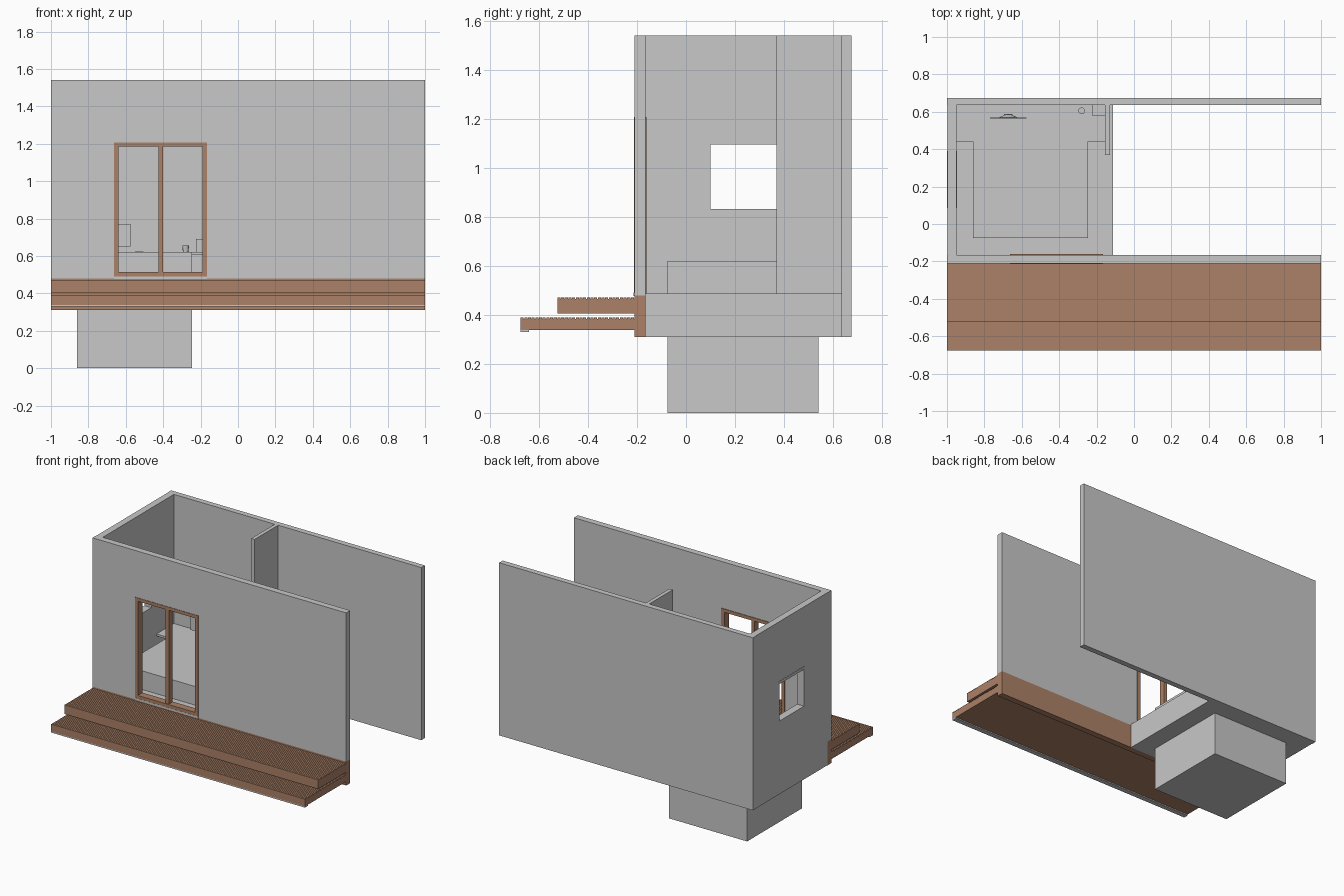
import bpy, bmesh, math
from mathutils import Matrix, Vector

if "Cube" in bpy.data.objects:
    bpy.data.objects.remove(bpy.data.objects["Cube"])


def material(name, rgb):
    m = bpy.data.materials.new(name)
    m.diffuse_color = (*rgb, 1)
    m.use_nodes = True
    m.node_tree.nodes["Principled BSDF"].inputs["Base Color"].default_value = m.diffuse_color
    return m


GREY = material("plaster grey", (0.58, 0.58, 0.58))
BROWN = material("wood brown", (0.41, 0.22, 0.135))


def boxes(name, mat, *bounds):
    """One object from boxes given as (x0, x1, y0, y1, z0, z1)."""
    bm = bmesh.new()
    for x0, x1, y0, y1, z0, z1 in bounds:
        place = Matrix.Translation(((x0 + x1) / 2, (y0 + y1) / 2, (z0 + z1) / 2))
        size = Matrix.Diagonal((x1 - x0, y1 - y0, z1 - z0, 1))
        bmesh.ops.create_cube(bm, size=1, matrix=place @ size)
    return finish(name, mat, bm)


def finish(name, mat, bm):
    me = bpy.data.meshes.new(name)
    bm.to_mesh(me)
    bm.free()
    me.materials.append(mat)
    ob = bpy.data.objects.new(name, me)
    bpy.context.collection.objects.link(ob)
    return ob


def wall_with_hole(name, mat, axis, span, z, depth, hole):
    """Wall along axis 'x' or 'y' with a clean rectangular through-hole."""
    (a0, a1), (z0, z1), (d0, d1) = span, z, depth
    ha0, ha1, hz0, hz1 = hole
    bm = bmesh.new()

    def point(a, d, h):
        return (a, d, h) if axis == "x" else (d, a, h)

    def ring(d, r):
        return [bm.verts.new(point(a, d, h)) for a, h in
                ((r[0], r[2]), (r[1], r[2]), (r[1], r[3]), (r[0], r[3]))]

    outer, inner = (a0, a1, z0, z1), hole
    rings = [ring(d0, outer), ring(d1, outer), ring(d1, inner), ring(d0, inner)]
    for i in range(4):
        p, q = rings[i], rings[(i + 1) % 4]
        for k in range(4):
            j = (k + 1) % 4
            bm.faces.new((p[k], p[j], q[j], q[k]))
    bmesh.ops.recalc_face_normals(bm, faces=bm.faces)
    return finish(name, mat, bm)


# Outer walls and room divider
wall_with_hole("front_wall", GREY, "x", (-1, 1), (0.48, 1.54), (-0.21, -0.165),
               (-0.66, -0.165, 0.485, 1.205))
wall_with_hole("left_wall", GREY, "y", (-0.165, 0.635), (0.31, 1.54), (-0.998, -0.95),
               (0.09, 0.385, 0.82, 1.11))
boxes("back_wall", GREY, (-1, 1, 0.635, 0.675, 0.31, 1.54))
boxes("room_divider", GREY, (-0.155, -0.128, 0.37, 0.635, 0.485, 1.54))

# Floor, wooden beam under the front wall, sunken block
boxes("floor_slab", GREY, (-0.95, -0.113, -0.165, 0.635, 0.31, 0.487))
boxes("front_beam", BROWN, (-1, 1, -0.21, -0.165, 0.31, 0.48))
boxes("sunken_block", GREY, (-0.86, -0.245, -0.075, 0.54, 0, 0.62))
boxes("counter", GREY, (-0.95, -0.155, 0.44, 0.635, 0.605, 0.62))

# Sliding door frame and sill
wall_with_hole("door_frame", BROWN, "x", (-0.663, -0.165), (0.49, 1.208), (-0.213, -0.161),
               (-0.64, -0.19, 0.514, 1.185))
boxes("door_stile", BROWN, (-0.425, -0.4, -0.208, -0.167, 0.51, 1.187))
boxes("door_sill", GREY, (-0.663, -0.165, -0.214, -0.161, 0.478, 0.491))

# Side window frame
wall_with_hole("window_frame", GREY, "y", (0.085, 0.39), (0.815, 1.115), (-1, -0.946),
               (0.1, 0.375, 0.833, 1.095))


# Deck steps: solid core topped by narrow boards
def deck(name, y0, y1, z0, z1, count):
    pitch, top = (y1 - y0) / count, z1 - 0.006
    boards = [(-1, 1, y0 + i * pitch, y0 + (i + 1) * pitch - 0.0025, top, z1)
              for i in range(count)]
    boxes(name, BROWN, (-1, 1, y0, y1, z0, top), *boards)


deck("upper_step", -0.525, -0.21, 0.405, 0.47, 21)
deck("lower_step", -0.675, -0.21, 0.338, 0.39, 31)
boxes("lower_step_edge_strip", GREY, (-1, 1, -0.675, -0.64, 0.33, 0.338))

# Monitor with curved back and stand
boxes("monitor_screen", GREY, (-0.77, -0.575, 0.565, 0.57, 0.65, 0.77))
bm = bmesh.new()
bmesh.ops.create_cone(bm, cap_ends=True, segments=24, radius1=0.05, radius2=0.015, depth=0.015,
                      matrix=Matrix.Translation((-0.672, 0.577, 0.71)) @ Matrix.Rotation(-math.pi / 2, 4, "X"))
finish("monitor_back", GREY, bm)
boxes("monitor_stand", GREY, (-0.695, -0.65, 0.584, 0.588, 0.62, 0.71),
      (-0.695, -0.65, 0.56, 0.6, 0.62, 0.623))
boxes("keyboard", GREY, (-0.55, -0.505, 0.48, 0.56, 0.62, 0.624))

# Cup and small cabinet on the counter
bm = bmesh.new()
bmesh.ops.create_cone(bm, cap_ends=True, segments=20, radius1=0.014, radius2=0.018, depth=0.035,
                      matrix=Matrix.Translation((-0.28, 0.605, 0.6375)))
finish("cup", GREY, bm)
boxes("small_cabinet", GREY, (-0.225, -0.155, 0.58, 0.635, 0.605, 0.69))
